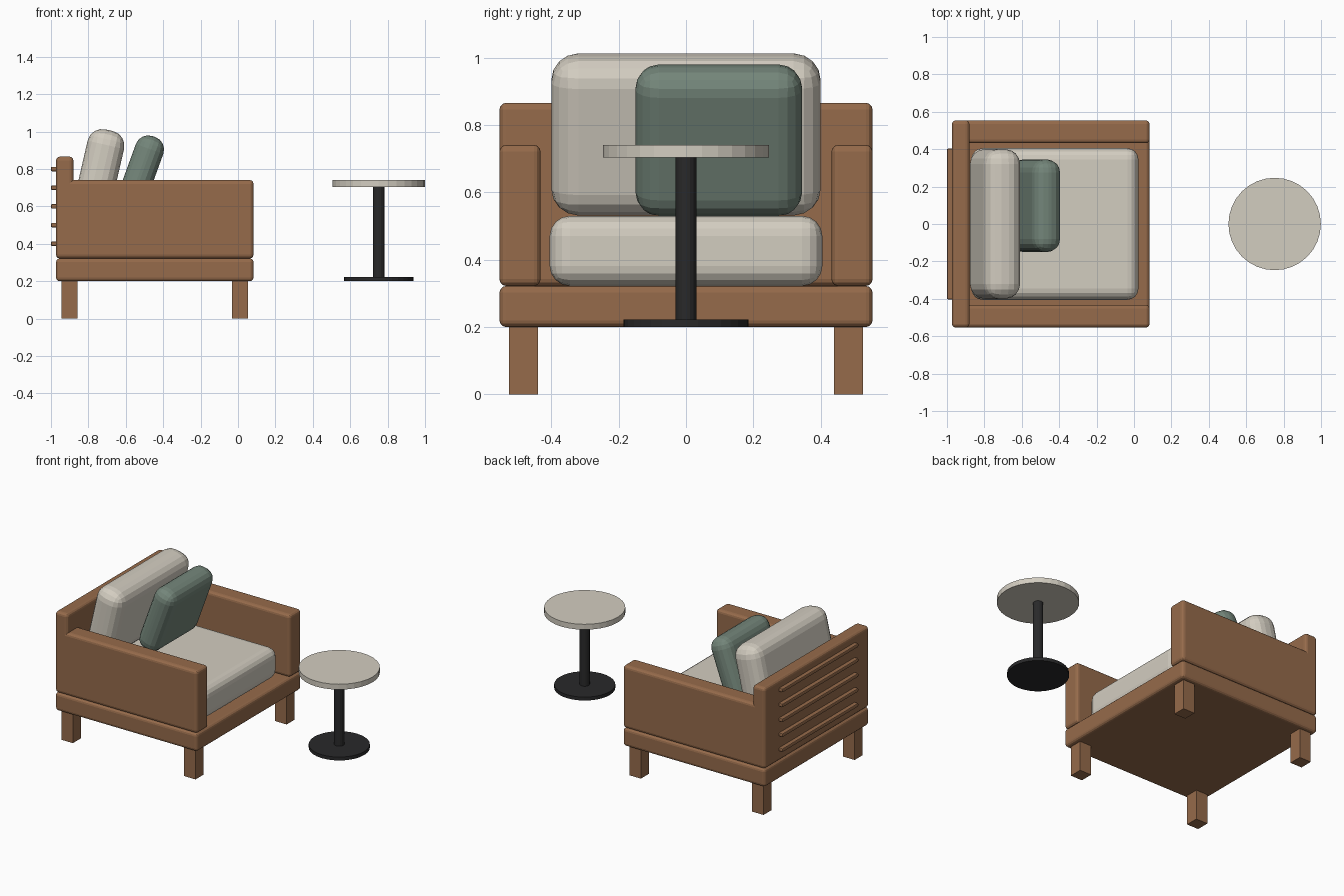
import bpy
import bmesh
import math
from mathutils import Matrix

if "Cube" in bpy.data.objects:
    bpy.data.objects.remove(bpy.data.objects["Cube"])


def material(name, rgb):
    m = bpy.data.materials.new(name)
    m.diffuse_color = (*rgb, 1)
    m.use_nodes = True
    m.node_tree.nodes["Principled BSDF"].inputs["Base Color"].default_value = m.diffuse_color
    return m


WOOD = material("wood", (0.305, 0.147, 0.070))
CREAM = material("cream", (0.65, 0.61, 0.53))
GREEN = material("sage green", (0.174, 0.238, 0.195))
BLACK = material("black metal", (0.022, 0.022, 0.023))


def finish(name, bm, loc, mat, tilt=0.0):
    mesh = bpy.data.meshes.new(name)
    bm.to_mesh(mesh)
    bm.free()
    mesh.materials.append(mat)
    ob = bpy.data.objects.new(name, mesh)
    ob.location = loc
    ob.rotation_euler.y = math.radians(tilt)
    bpy.context.collection.objects.link(ob)
    return ob


def box(name, loc, size, mat, radius=0.0, segments=3, tilt=0.0):
    """Box by centre and size, with rounded edges and a lean about y."""
    bm = bmesh.new()
    bmesh.ops.create_cube(bm, size=1, matrix=Matrix.Diagonal((*size, 1)))
    if radius:
        bmesh.ops.bevel(bm, geom=bm.edges[:], offset=radius, segments=segments,
                        profile=0.5, affect='EDGES', clamp_overlap=True)
    return finish(name, bm, loc, mat, tilt)


def span(name, x, y, z, mat, radius=0.0, segments=3):
    """Box given as ranges along each axis."""
    return box(name, [(a + b) / 2 for a, b in (x, y, z)],
               [b - a for a, b in (x, y, z)], mat, radius, segments)


def disc(name, radius, z0, z1, sides, mat):
    bm = bmesh.new()
    bmesh.ops.create_cone(bm, cap_ends=True, segments=sides, radius1=radius,
                          radius2=radius, depth=z1 - z0)
    return finish(name, bm, (0.752, 0, (z0 + z1) / 2), mat)


# Wooden frame
span("base_frame", (-0.973, 0.083), (-0.554, 0.554), (0.20, 0.322), WOOD, 0.02)
span("back_panel", (-0.973, -0.88), (-0.554, 0.554), (0.322, 0.866), WOOD, 0.02)
for side, s in (("right", -1), ("left", 1)):
    y = sorted((s * 0.432, s * 0.554))
    span(f"{side}_arm", (-0.973, 0.083), y, (0.322, 0.741), WOOD, 0.02)
    for end, x in (("back", -0.901), ("front", 0.010)):
        box(f"{end}_{side}_leg", (x, s * 0.483, 0.10), (0.086, 0.086, 0.20), WOOD)

# Slats across the rear face
for i in range(5):
    box(f"back_slat_{i + 1}", (-0.984, 0, 0.40 + 0.1 * i),
        (0.032, 0.806, 0.024), WOOD, 0.006, 2)

# Cushions
span("seat_cushion", (-0.87, 0.024), (-0.405, 0.405), (0.322, 0.53), CREAM, 0.06, 4)
box("back_cushion", (-0.743, 0, 0.772), (0.20, 0.80, 0.483), CREAM, 0.08, 4, 13)
box("throw_pillow", (-0.528, 0.0975, 0.755), (0.156, 0.495, 0.464), GREEN, 0.07, 4, 20)

# Side table
disc("table_top", 0.247, 0.704, 0.74, 32, CREAM)
disc("table_post", 0.031, 0.215, 0.71, 16, BLACK)
disc("table_foot", 0.186, 0.20, 0.223, 32, BLACK)
